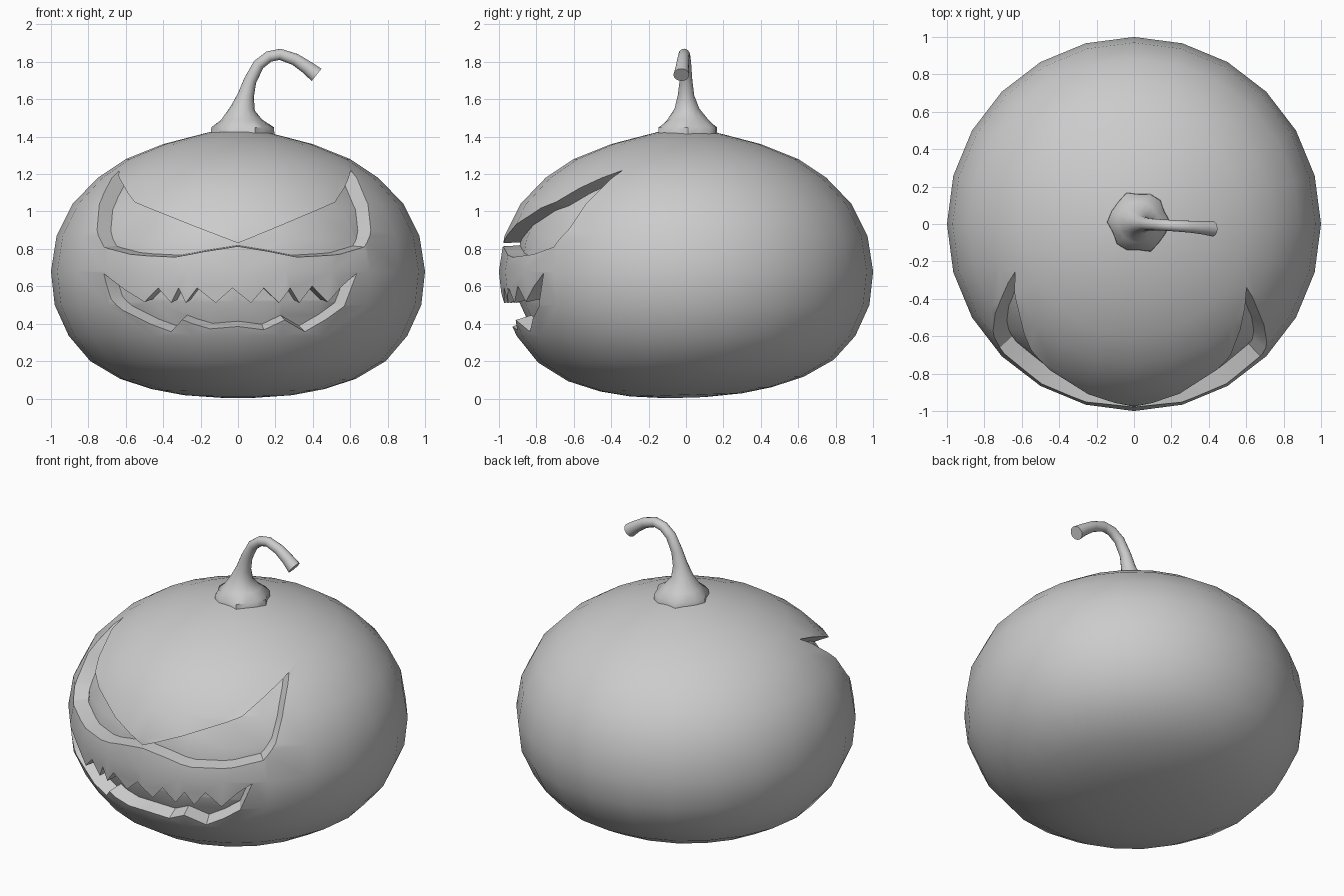
import bpy, bmesh
from math import sin, cos, pi, sqrt, radians
from mathutils import Vector

if "Cube" in bpy.data.objects:
    bpy.data.objects.remove(bpy.data.objects["Cube"])

# Body profile: (radius, height)
PROFILE = [(0.10, 0.005), (0.30, 0.02), (0.46, 0.05), (0.63, 0.105), (0.79, 0.2), (0.905, 0.335),
           (0.98, 0.5), (1.0, 0.68), (0.97, 0.87), (0.885, 1.04), (0.75, 1.18),
           (0.60, 1.28), (0.40, 1.36), (0.15, 1.425)]
SEG = 24


def make(name, rings):
    """Skin a stack of equal-sized rings and cap both ends."""
    bm = bmesh.new()
    loops = [[bm.verts.new(p) for p in ring] for ring in rings]
    n = len(loops[0])
    for a, b in zip(loops, loops[1:]):
        for i in range(n):
            j = (i + 1) % n
            bm.faces.new((a[i], a[j], b[j], b[i]))
    bm.faces.new(loops[0][::-1])
    bm.faces.new(loops[-1])
    bmesh.ops.recalc_face_normals(bm, faces=bm.faces)
    mesh = bpy.data.meshes.new(name)
    bm.to_mesh(mesh)
    bm.free()
    obj = bpy.data.objects.new(name, mesh)
    bpy.context.collection.objects.link(obj)
    return obj


def subtract(target, tool):
    mod = target.modifiers.new("cut", 'BOOLEAN')
    mod.operation = 'DIFFERENCE'
    mod.solver = 'EXACT'
    mod.object = tool
    bpy.context.view_layer.objects.active = target
    bpy.ops.object.modifier_apply(modifier=mod.name)


def smooth(obj, angle):
    bpy.ops.object.select_all(action='DESELECT')
    obj.select_set(True)
    bpy.context.view_layer.objects.active = obj
    bpy.ops.object.shade_smooth_by_angle(angle=radians(angle))


def pumpkin(name, s):
    """Squashed round body, scaled by s about its middle; underside slightly tilted."""
    rings = []
    for r, z in PROFILE:
        ring = []
        for i in range(SEG):
            a = 2 * pi * i / SEG
            x, y = r * cos(a), r * sin(a)
            h = z + 0.03 * y * max(0, 1 - z / 0.3)
            ring.append((x * s, y * s, 0.7 + (h - 0.7) * s))
        rings.append(ring)
    return make(name, rings)


def radius_at(z):
    for (r0, z0), (r1, z1) in zip(PROFILE, PROFILE[1:]):
        if z0 <= z <= z1:
            return r0 + (r1 - r0) * (z - z0) / (z1 - z0)


def carver(name, outline, apex_z, core):
    """Tapered cutter through a front outline, stopping at the inner core."""
    apex = Vector((0, 0, apex_z))
    near, far = [], []
    for x, z in outline:
        d = Vector((x, -sqrt(radius_at(z) ** 2 - x * x), z)) - apex
        near.append(apex + d * (0.15 / -d.y))
        far.append(apex + d * (1.3 / -d.y))
    obj = make(name, [near, far])
    obj.hide_render = True
    subtract(obj, core)
    return obj


# Carved outlines as seen from the front (x, z)
EYE = [(0.008, 0.828), (-0.555, 1.05), (-0.64, 1.22), (-0.73, 1.07), (-0.76, 0.90),
       (-0.72, 0.81), (-0.58, 0.77), (-0.34, 0.755), (-0.18, 0.785), (0.008, 0.815)]
MOUTH = [(-0.72, 0.67), (-0.61, 0.58), (-0.50, 0.515), (-0.43, 0.59), (-0.36, 0.51),
         (-0.32, 0.59), (-0.28, 0.51), (-0.22, 0.59), (-0.12, 0.51), (-0.03, 0.59),
         (0.07, 0.51), (0.14, 0.59), (0.22, 0.51), (0.28, 0.59), (0.33, 0.51),
         (0.40, 0.60), (0.48, 0.515), (0.56, 0.60), (0.64, 0.67), (0.57, 0.49),
         (0.36, 0.355), (0.25, 0.42), (0.14, 0.365), (0.0, 0.385), (-0.15, 0.37),
         (-0.30, 0.42), (-0.36, 0.355), (-0.62, 0.47), (-0.68, 0.53)]

# Body with recessed eyes and mouth
body = pumpkin("pumpkin_body", 1.0)
core = pumpkin("core_helper", 0.91)
core.hide_render = True
helpers = [core,
           carver("left_eye_cutter", EYE, 0.87, core),
           carver("right_eye_cutter", [(-x * 0.94, z) for x, z in EYE], 0.87, core),
           carver("mouth_cutter", MOUTH, 0.7, core)]
for tool in helpers[1:]:
    subtract(body, tool)
for h in helpers:
    bpy.data.objects.remove(h, do_unlink=True)
smooth(body, 30)

# Stem: flared lumpy collar curling over to a cut tip (x, y, z, radius)
STEM = [(0.025, 0.01, 1.405, 0.16), (0.025, 0.01, 1.45, 0.158), (0.02, 0.01, 1.49, 0.11),
        (0.025, 0.005, 1.55, 0.066), (0.042, 0, 1.62, 0.044), (0.065, 0, 1.70, 0.034),
        (0.11, -0.003, 1.785, 0.031), (0.165, -0.006, 1.828, 0.03), (0.225, -0.01, 1.84, 0.03),
        (0.305, -0.015, 1.813, 0.032), (0.37, -0.02, 1.77, 0.036), (0.42, -0.025, 1.73, 0.042)]
rings = []
for k, (x, y, z, r) in enumerate(STEM):
    c = Vector((x, y, z))
    prev, nxt = STEM[max(k - 1, 0)], STEM[min(k + 1, len(STEM) - 1)]
    t = Vector(nxt[:3]) - Vector(prev[:3])
    t = Vector((0, 0, 1)) if k < 3 else t.normalized()
    v = Vector((0, 1, 0))
    u = v.cross(t).normalized()
    lump = 0.07 if k < 2 else 0.0
    rings.append([c + (u * cos(a) + v * sin(a)) * r * (1 + lump * cos(6 * a + 0.5))
                  for a in (2 * pi * i / 16 for i in range(16))])
stem = make("stem", rings)
smooth(stem, 50)
